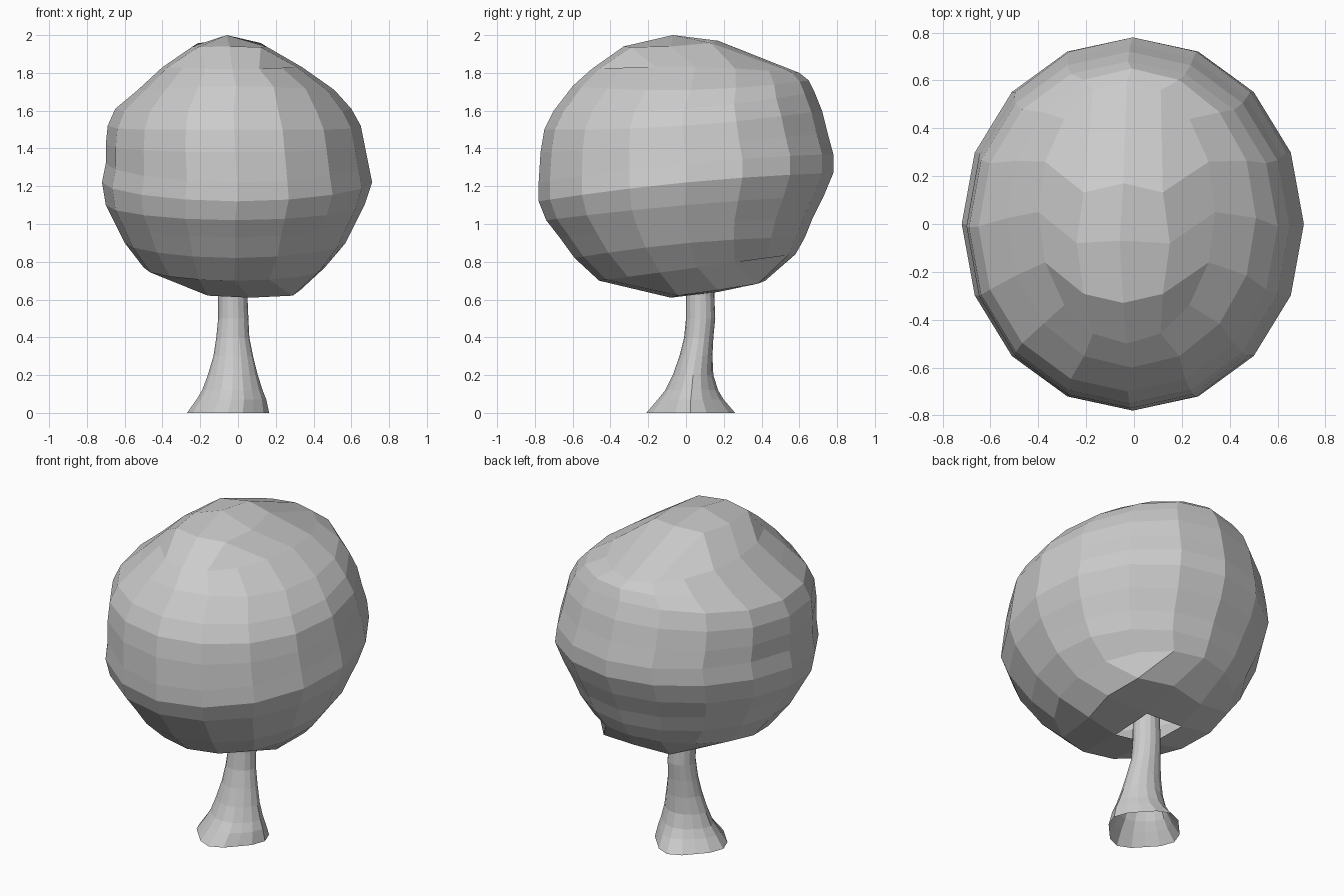
import bpy, bmesh, math

cube = bpy.data.objects.get("Cube")
if cube:
    bpy.data.objects.remove(cube)

grey = bpy.data.materials.new("pale_grey")
grey.use_nodes = True
grey.diffuse_color = (0.6, 0.6, 0.6, 1)
grey.node_tree.nodes["Principled BSDF"].inputs["Base Color"].default_value = (0.6, 0.6, 0.6, 1)

SIDES = 16


def ring_point(row, angle, square=0.0):
    """Point on an off-centre, tilted oval: x extents, y extents, heights at front/side/back."""
    x0, x1, y0, y1, front, side, back = row
    c, s = math.cos(angle), math.sin(angle)
    grow = 1 + square * math.sin(2 * angle) ** 2
    x = (x0 + x1) / 2 + (x1 - x0) / 2 * c * grow
    y = (y0 + y1) / 2 + (y1 - y0) / 2 * s * grow
    z = side + (back - front) / 2 * s + ((front + back) / 2 - side) * s * s
    return x, y, z


def make_ring(bm, row, square=0.0):
    return [bm.verts.new(ring_point(row, math.tau * i / SIDES, square)) for i in range(SIDES)]


def bridge(bm, low, high):
    for i in range(SIDES):
        j = (i + 1) % SIDES
        bm.faces.new((low[i], low[j], high[j], high[i]))


def square_step(i, j):
    """Index of a grid cell corner around its square ring, counted from +x."""
    k = max(abs(i), abs(j))
    if i == k and j > -k:
        return j % (8 * k)
    if j == k:
        return 2 * k - i
    if i == -k:
        return 4 * k - j
    return 6 * k + i


def grid_cap(bm, outer, inner_row, pole, upward, skip=()):
    """Close a ring with a four by four patch of quads."""
    inner = [bm.verts.new(ring_point(inner_row, math.tau * n / 8, 0.2)) for n in range(8)]
    centre = bm.verts.new(pole)

    def corner(i, j):
        k = max(abs(i), abs(j))
        return centre if k == 0 else (inner if k == 1 else outer)[square_step(i, j)]

    for i in range(-2, 2):
        for j in range(-2, 2):
            if (i, j) in skip:
                continue
            quad = [corner(i, j), corner(i + 1, j), corner(i + 1, j + 1), corner(i, j + 1)]
            bm.faces.new(quad if upward else quad[::-1])


def finish(bm, name):
    mesh = bpy.data.meshes.new(name)
    bm.to_mesh(mesh)
    bm.free()
    mesh.materials.append(grey)
    obj = bpy.data.objects.new(name, mesh)
    bpy.context.collection.objects.link(obj)
    return obj


# Canopy: lopsided stacked rings, rising slightly to the back
canopy_rings = [
    (-.50, .46, -.46, .58, .70, .77, .84),
    (-.60, .57, -.59, .63, .82, .90, .93),
    (-.65, .62, -.67, .67, .93, 1.0, 1.03),
    (-.70, .67, -.74, .73, 1.02, 1.1, 1.15),
    (-.72, .71, -.78, .78, 1.12, 1.22, 1.27),
    (-.70, .69, -.78, .78, 1.22, 1.32, 1.37),
    (-.70, .67, -.77, .75, 1.38, 1.42, 1.48),
    (-.69, .65, -.75, .72, 1.5, 1.52, 1.6),
    (-.65, .60, -.70, .68, 1.6, 1.61, 1.7),
    (-.53, .51, -.60, .65, 1.73, 1.71, 1.76),
    (-.40, .34, -.50, .60, 1.82, 1.83, 1.80),
]
bm = bmesh.new()
rings = [make_ring(bm, row) for row in canopy_rings]
for low, high in zip(rings, rings[1:]):
    bridge(bm, low, high)
grid_cap(bm, rings[-1], (-.24, .15, -.33, .17, 1.94, 1.94, 1.97), (-.06, -.07, 2), True)
# The underside leaves one quad open where the trunk enters
grid_cap(bm, rings[0], (-.20, .33, -.08, .42, .61, .65, .70), (.05, .17, .64), False, [(-1, -1)])
finish(bm, "canopy")

# Trunk: leaning tube that flares into lobed roots, open at both ends
trunk_rings = [
    (-.27, .165, -.21, .26, 0),
    (-.22, .15, -.15, .20, .07),
    (-.19, .13, -.11, .17, .12),
    (-.16, .105, -.07, .145, .2),
    (-.13, .08, -.035, .14, .3),
    (-.115, .06, -.01, .145, .4),
    (-.105, .055, 0, .155, .5),
    (-.105, .05, 0, .15, .62),
    (-.10, .05, 0, .15, .75),
]
bm = bmesh.new()
rings = []
for x0, x1, y0, y1, z in trunk_rings:
    lobes = -0.14 * max(0, 1 - z / 0.3)
    rings.append(make_ring(bm, (x0, x1, y0, y1, z, z, z), lobes))
for low, high in zip(rings, rings[1:]):
    bridge(bm, low, high)
finish(bm, "trunk")
